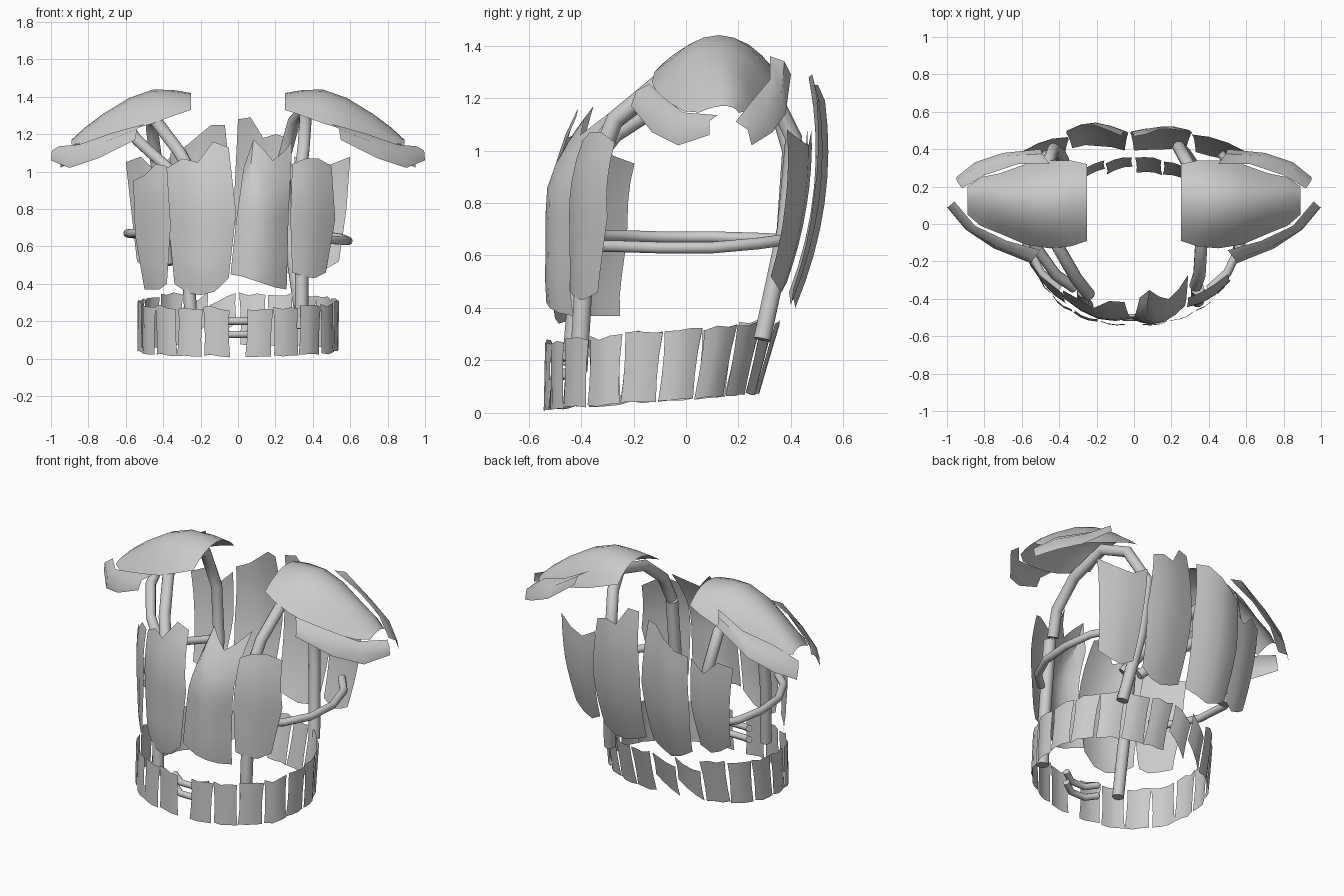
import bpy, bmesh, math, random
from mathutils import Vector

if "Cube" in bpy.data.objects:
    bpy.data.objects.remove(bpy.data.objects["Cube"])

random.seed(4)
grey = bpy.data.materials.new("plain_grey")
grey.diffuse_color = (0.6, 0.6, 0.6, 1)
grey.use_nodes = True
grey.node_tree.nodes["Principled BSDF"].inputs["Base Color"].default_value = grey.diffuse_color


def finish(ob):
    ob.data.materials.clear()
    ob.data.materials.append(grey)
    bpy.ops.object.select_all(action='DESELECT')
    ob.select_set(True)
    bpy.context.view_layer.objects.active = ob
    bpy.ops.object.shade_smooth_by_angle(angle=math.radians(50))


def sheet(name, grid):
    """Open plate from rows of points, facing away from the middle of the body."""
    bm = bmesh.new()
    vs = [[bm.verts.new(p) for p in row] for row in grid]
    for a, b in zip(vs, vs[1:]):
        for i in range(len(a) - 1):
            bm.faces.new((a[i], a[i + 1], b[i + 1], b[i]))
    bm.normal_update()
    out = sum(f.normal.dot(f.calc_center_median() - Vector((0, 0, 0.7))) for f in bm.faces)
    if out < 0:
        bmesh.ops.reverse_faces(bm, faces=bm.faces[:])
    me = bpy.data.meshes.new(name)
    bm.to_mesh(me)
    bm.free()
    ob = bpy.data.objects.new(name, me)
    bpy.context.collection.objects.link(ob)
    finish(ob)


def tube(name, pts, r):
    cu = bpy.data.curves.new(name, 'CURVE')
    cu.dimensions = '3D'
    cu.bevel_depth = r
    cu.bevel_resolution = 3
    cu.use_fill_caps = True
    sp = cu.splines.new('POLY')
    sp.points.add(len(pts) - 1)
    for p, q in zip(sp.points, pts):
        p.co = (*q, 1)
    ob = bpy.data.objects.new(name, cu)
    bpy.context.collection.objects.link(ob)
    bpy.ops.object.select_all(action='DESELECT')
    bpy.context.view_layer.objects.active = ob
    ob.select_set(True)
    bpy.ops.object.convert(target='MESH')
    finish(bpy.context.view_layer.objects.active)


def front_y(x, z):
    return -0.505 + 0.76 * x * x + 0.7 * max(0, z - 0.78) ** 2 + 0.8 * max(0, 0.5 - z) ** 2


def back_y(x, z):
    return 0.505 - 0.28 * max(0, abs(x) - 0.25) - 0.35 * (z - 1.0) ** 2


def plank(name, surf, sign, top_x, mid_x, low_x, tops, lows, bulge=0.03, shift=(0, 0), lean=0):
    """Upright plank: jagged top, three widths, rounded face, y shift of its two sides, top lean."""
    grid, n = [], len(tops) - 1
    for k in range(9):
        t = k / 8
        a, b, s = (top_x, mid_x, t * 2) if t < 0.5 else (mid_x, low_x, t * 2 - 1)
        x0 = a[0] + (b[0] - a[0]) * s
        x1 = a[1] + (b[1] - a[1]) * s
        row = []
        for i in range(n + 1):
            u = i / n
            x = x0 + (x1 - x0) * u
            z = tops[i] + (lows[i] - tops[i]) * t
            y = surf(x, z) + sign * bulge * math.sin(math.pi * u)
            y += shift[0] * (1 - u) + shift[1] * u + lean * max(0, 1 - 3 * t)
            row.append((x, y, z))
        grid.append(row)
    sheet(name, grid)


# chest planks
plank("chest_plank_outer_left", front_y, -1, (-.56, -.38), (-.55, -.36), (-.5, -.38),
      (.95, .98, 1.04, 1.03), (.37, .37, .37, .4), .02, (.05, -.02))
plank("chest_plank_inner_left", front_y, -1, (-.38, -.05), (-.37, -.01), (-.34, -.05),
      (1.02, 1.07, 1.05, 1.16, 1.13), (.4, .35, .34, .36, .43), .03)
plank("chest_plank_inner_right", front_y, -1, (.03, .29), (-.01, .27), (-.04, .26),
      (1.02, 1.17, 1.12, 1.06, 1.1, 1.16), (.45, .44, .42, .4, .38, .37), .05, (.01, .01), .06)
plank("chest_plank_outer_right", front_y, -1, (.29, .5), (.28, .52), (.29, .47),
      (1.04, 1.07, 1.07, 1.03), (.46, .44, .43, .46), .02)

# back planks
plank("back_plank_outer_left", back_y, 1, (-.6, -.36), (-.57, -.35), (-.54, -.37),
      (1.05, 1.08, 1.0, 1.08), (.52, .48, .46, .5), .02, (-.02, -.01))
plank("back_plank_inner_left", back_y, 1, (-.36, -.07), (-.36, -.03), (-.33, -.05),
      (1.1, 1.13, 1.19, 1.25, 1.25), (.46, .42, .4, .43, .46), .03, (.025, -.01))
plank("back_plank_inner_right", back_y, 1, (0, .27), (-.02, .31), (0, .28),
      (1.28, 1.29, 1.18, 1.2, 1.18), (.46, .43, .41, .42, .47), .015, (-.01, .01))
plank("back_plank_outer_right", back_y, 1, (.3, .6), (.32, .58), (.33, .54),
      (1.08, 1.02, 1.04, 1.08), (.5, .46, .48, .52), .02, (-.01, -.02))

# belt of hanging tabs, walked along half an oval and mirrored
path = []
for k in range(201):
    a = math.pi * k / 200
    s, c = math.sin(a), math.cos(a)
    path.append(Vector((0.53 * abs(s) ** 0.9, -0.115 - math.copysign(0.42 * abs(c) ** 0.9, c))))
dist = [0]
for p, q in zip(path, path[1:]):
    dist.append(dist[-1] + (q - p).length)


def along(d):
    for k in range(200):
        if dist[k + 1] >= d:
            return path[k].lerp(path[k + 1], (d - dist[k]) / (dist[k + 1] - dist[k]))
    return path[-1]


TABS = 10
step = (dist[-1] - 0.045) / TABS
for s, side in ((1, "right"), (-1, "left")):
    for n in range(TABS):
        d0 = 0.04 + n * step
        jit = [random.uniform(-0.012, 0.012) for _ in range(8)]
        torn = s < 0 and n >= 8
        grid = []
        for k in range(4):
            t = k / 3
            row = []
            for i in range(4):
                u = i / 3
                edge = 0.004 + 0.006 * math.sin(math.pi * t)
                p = along(d0 + edge + (step - 2 * edge) * u + jit[6] * (t - .5))
                back = max(0, (p.y + 0.55) / 0.88)
                z = 0.012 + 0.065 * back + t * (0.255 + .02 * back)
                z += jit[i] if k == 3 else jit[i] * 0.5 if k == 0 else 0
                if torn:  # the two rear left tabs are broken short
                    z += 0.12 * (1 - t) * u - 0.07 * t * (1 - u)
                f = 1 + 0.02 * math.sin(math.pi * u) + jit[7] * (t - .5)
                slant = 0.03 + 0.27 * back ** 3
                row.append((s * p.x * f, -.115 + (p.y + .115) * f + slant * (z - 0.18), z))
            grid.append(row)
        sheet(f"belt_tab_{side}_{n + 1}", grid)

# belt buckle bars
for z in (0.13, 0.2):
    tube("buckle_bar", [(-.12, -.46, z + .02), (-.05, -.5, z), (.05, -.5, z), (.12, -.46, z + .02)], .02)

# shoulder caps: x, front y, rear y, crest height, rim height
cap = [(.25, -.09, .32, 1.42, 1.33), (.34, -.12, .34, 1.435, 1.3), (.45, -.13, .34, 1.44, 1.26),
       (.58, -.11, .32, 1.395, 1.22), (.72, -.05, .27, 1.31, 1.175), (.82, -.01, .25, 1.235, 1.15),
       (.89, .05, .2, 1.17, 1.145)]
# shoulder side strips: upper rim and lower rim
strips = {
    "front": ([(.5, -.14, 1.255), (.68, -.09, 1.205), (.85, -.01, 1.145), (.96, .12, 1.135)],
              [(.55, -.21, 1.17), (.75, -.13, 1.07), (.9, -.03, 1.02), (1, .09, 1.06)]),
    "rear": ([(.45, .32, 1.36), (.62, .32, 1.27), (.8, .26, 1.2), (.92, .19, 1.11)],
             [(.5, .4, 1.29), (.7, .38, 1.14), (.85, .33, 1.07), (.95, .25, 1.02)])}
for s, side in ((1, "right"), (-1, "left")):
    grid = []
    for x, y0, y1, zc, ze in cap:
        row = []
        for i in range(9):
            t = i / 4 - 1
            y = (y0 + y1) / 2 + t * (y1 - y0) / 2 + 0.02 * (1 - t * t)
            row.append((s * x, y, ze + (zc - ze) * (1 - abs(t) ** 2.1)))
        grid.append(row)
    sheet("shoulder_cap_" + side, grid)
    for where, (up, low) in strips.items():
        grid = []
        for p, q in zip(up, low):
            p, q = Vector(p), Vector(q)
            mid = (p + q) / 2 + Vector((.015, -.015 if where == "front" else .015, .015))
            grid.append([(s * v.x, v.y, v.z) for v in (p, mid, q)])
        sheet(f"shoulder_strip_{where}_{side}", grid)
    # side hoop joining chest and back
    lift = 0 if s > 0 else 0.04
    tube("side_hoop_" + side, [(s * x, y, z) for x, y, z in (
        (.4, -.35, .635 + lift), (.5, -.26, .635 + lift), (.575, -.1, .63 + lift), (.59, .1, .63 + lift),
        (.55, .27, .645 + lift / 2), (.46, .38, .66))], .023)

# shoulder straps running over and down the back
tube("shoulder_strap_right", [(.33, -.33, .97), (.35, -.27, 1.12), (.36, -.1, 1.26), (.36, .15, 1.33),
                              (.3, .3, 1.27), (.24, .41, 1.05), (.27, .38, .7), (.33, .29, .28)], .034)
tube("shoulder_strap_left", [(-.24, -.38, .97), (-.31, -.29, 1.1), (-.43, -.08, 1.26), (-.46, .15, 1.31),
                             (-.46, .33, 1.23), (-.43, .4, 1.0), (-.4, .38, .7), (-.38, .34, .5)], .034)
tube("outer_strap_left", [(-.32, -.34, .97), (-.42, -.27, 1.06), (-.54, -.1, 1.17), (-.58, .05, 1.23)], .03)

# posts between belt and chest
tube("front_post_right", [(.34, -.41, .16), (.34, -.39, .5), (.34, -.345, .95)], .036)
tube("front_post_left", [(-.25, -.44, .18), (-.27, -.41, .55), (-.27, -.36, .95)], .034)
